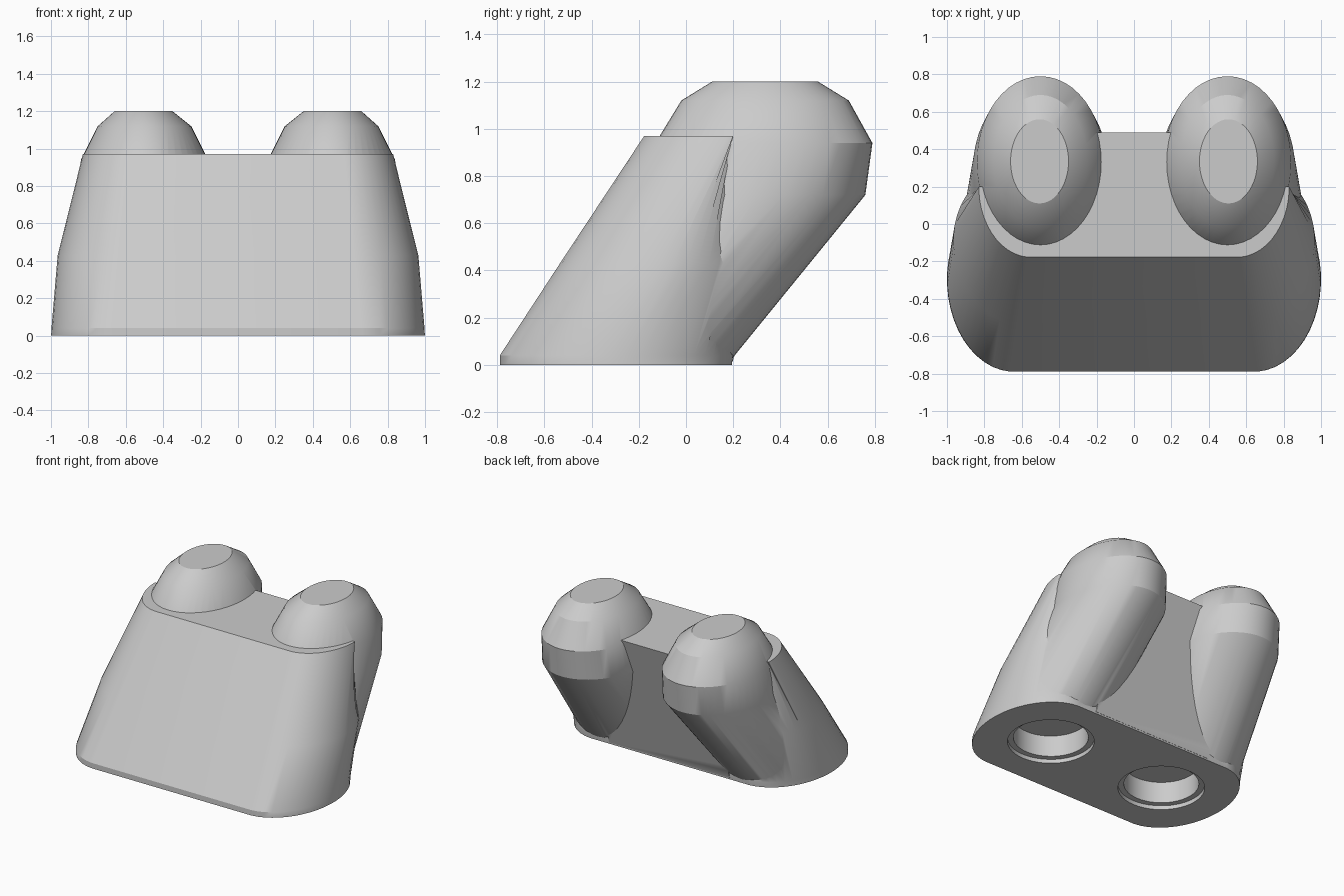
import bpy, bmesh, math

if "Cube" in bpy.data.objects:
    bpy.data.objects.remove(bpy.data.objects["Cube"], do_unlink=True)

grey = bpy.data.materials.new("plain_grey")
grey.use_nodes = True
colour = (0.6, 0.6, 0.6, 1)
grey.diffuse_color = colour
grey.node_tree.nodes["Principled BSDF"].inputs["Base Color"].default_value = colour


def loft(name, rings):
    """Skin a stack of closed rings and cap both ends."""
    bm = bmesh.new()
    loops = [[bm.verts.new(p) for p in ring] for ring in rings]
    n = len(loops[0])
    for a, b in zip(loops, loops[1:]):
        for i in range(n):
            j = (i + 1) % n
            bm.faces.new((a[i], a[j], b[j], b[i]))
    bm.faces.new(loops[0][::-1])
    bm.faces.new(loops[-1])
    bmesh.ops.recalc_face_normals(bm, faces=bm.faces)
    mesh = bpy.data.meshes.new(name)
    bm.to_mesh(mesh)
    bm.free()
    mesh.materials.append(grey)
    ob = bpy.data.objects.new(name, mesh)
    bpy.context.collection.objects.link(ob)
    return ob


def ellipse(cx, cy, rx, ry, z, n=48):
    return [(cx + rx * math.cos(2 * math.pi * i / n),
             cy + ry * math.sin(2 * math.pi * i / n), z) for i in range(n)]


def wide_ring(z, cx, rx, cy, front, back, n=48):
    """Two ellipses hulled side by side, cut flat at the back."""
    pts = []
    for i in range(n):
        t = 2 * math.pi * (i + 0.5) / n
        c, s = math.cos(t), math.sin(t)
        y = cy + (back if s > 0 else front) * s
        pts.append((math.copysign(cx, c) + rx * c, min(y, 0.2), z))
    return pts


def combine(target, other, operation):
    mod = target.modifiers.new(operation, "BOOLEAN")
    mod.operation = operation
    mod.solver = "EXACT"
    mod.object = other
    bpy.context.view_layer.objects.active = target
    bpy.ops.object.modifier_apply(modifier=mod.name)
    bpy.data.objects.remove(other, do_unlink=True)


# Leaning front body
body = loft("slanted_body", [
    wide_ring(0, 0.64, 0.36, -0.295, 0.495, 0.49),
    wide_ring(0.04, 0.64, 0.358, -0.29, 0.5, 0.49),
    wide_ring(0.43, 0.60, 0.365, -0.08, 0.455, 0.40),
    wide_ring(0.97, 0.55, 0.28, 0.2, 0.378, 0.3)])

# Sloping wall between the two lobes
wall = loft("back_wall", [
    [(-0.5, -0.2, z), (0.5, -0.2, z), (0.5, y, z), (-0.5, y, z)]
    for z, y in ((0.012, 0.197), (0.3, 0.29))] and [
    [(-0.5, f, z), (0.5, f, z), (0.5, b, z), (-0.5, b, z)]
    for f, b, z in ((-0.2, 0.197, 0.012), (0.1, 0.49, 0.97))])
combine(body, wall, "UNION")

# Twin leaning lobes with domed tops
for side in (-1, 1):
    lobe = loft("lobe", [
        ellipse(side * cx, cy, rx, ry, z) for cx, cy, rx, ry, z in (
            (0.60, -0.27, 0.36, 0.46, 0.02),
            (0.50, 0.30, 0.36, 0.46, 0.72),
            (0.50, 0.33, 0.34, 0.46, 0.94),
            (0.50, 0.335, 0.25, 0.355, 1.12),
            (0.505, 0.335, 0.155, 0.225, 1.2))])
    combine(body, lobe, "UNION")

# Stepped round sockets in the underside
for side in (-1, 1):
    socket = loft("socket_cutter", [
        ellipse(side * 0.49, -0.295, r, r, z)
        for r, z in ((0.295, -0.1), (0.295, 0.03), (0.255, 0.031), (0.255, 0.19))])
    combine(body, socket, "DIFFERENCE")

bpy.ops.object.select_all(action="DESELECT")
body.select_set(True)
bpy.context.view_layer.objects.active = body
bpy.ops.object.shade_smooth_by_angle(angle=math.radians(28))
